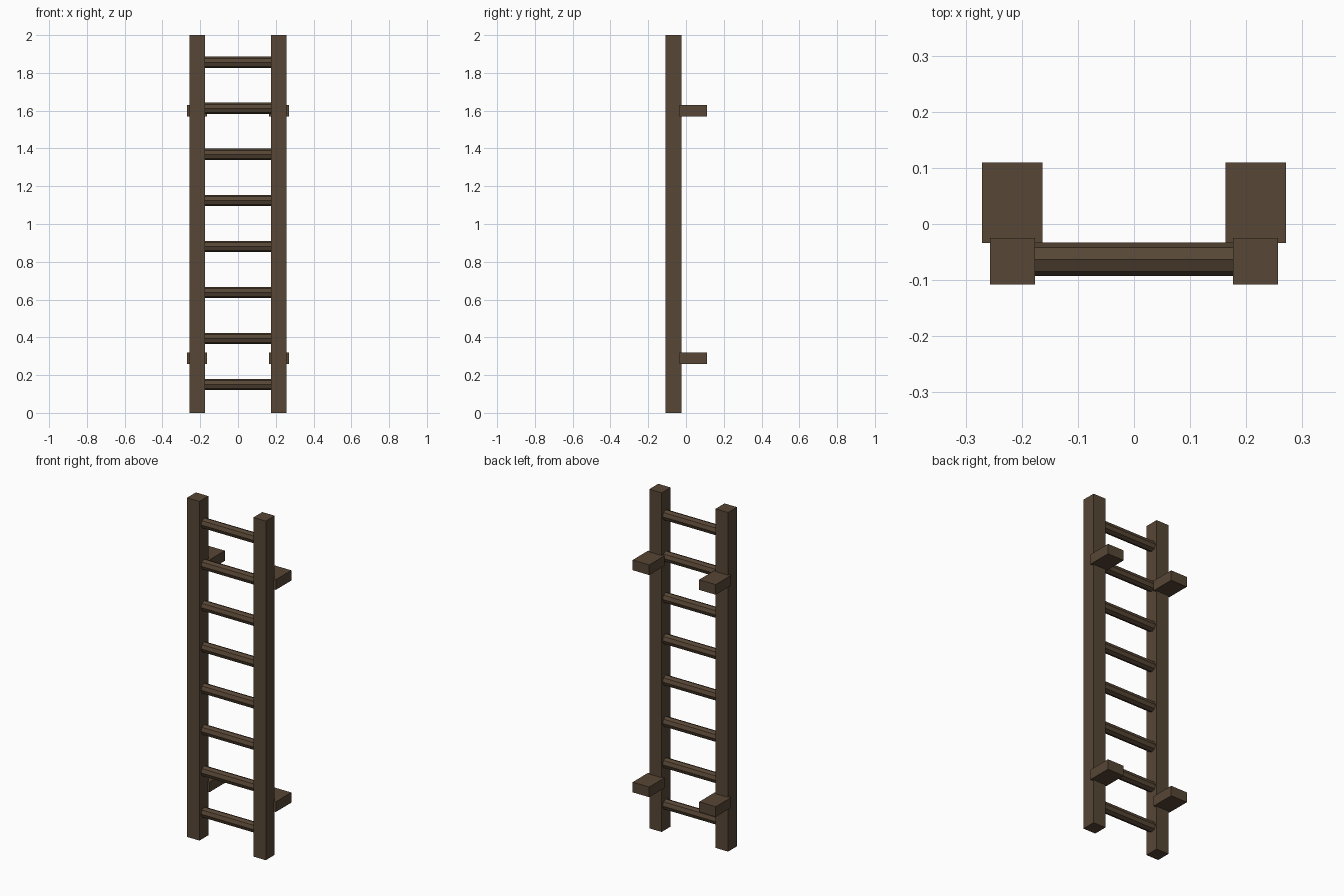
import bpy
import math

cube = bpy.data.objects.get("Cube")
if cube:
    bpy.data.objects.remove(cube, do_unlink=True)

# Single dark wood colour
wood = bpy.data.materials.new("dark_brown_wood")
wood.use_nodes = True
colour = (0.095, 0.062, 0.036, 1.0)
wood.diffuse_color = colour
wood.node_tree.nodes["Principled BSDF"].inputs["Base Color"].default_value = colour


def finish(name):
    obj = bpy.context.object
    obj.name = name
    obj.data.materials.append(wood)
    return obj


def box(name, low, high):
    centre = [(a + b) / 2 for a, b in zip(low, high)]
    bpy.ops.mesh.primitive_cube_add(size=1, location=centre)
    obj = finish(name)
    obj.scale = [b - a for a, b in zip(low, high)]
    bpy.ops.object.transform_apply(location=False, rotation=False, scale=True)
    return obj


def mirrored_box(name, x_in, x_out, y, z):
    box("left_" + name, (x_in, y[0], z[0]), (x_out, y[1], z[1]))
    box("right_" + name, (-x_out, y[0], z[0]), (-x_in, y[1], z[1]))


# Upright rails
mirrored_box("rail", 0.176, 0.257, (-0.108, -0.025), (0, 2))

# Wall brackets behind the rails
for label, z in (("lower", 0.29), ("upper", 1.6)):
    mirrored_box(label + "_bracket", 0.163, 0.271, (-0.034, 0.11), (z - 0.03, z + 0.03))

# Eight octagonal rungs, ridge upwards, let into the rails
for i in range(8):
    bpy.ops.mesh.primitive_cylinder_add(
        vertices=8, radius=0.03, depth=0.36,
        location=(0, -0.063, 0.15 + 0.2437 * i), rotation=(0, math.pi / 2, 0))
    finish(f"rung_{i + 1}")
